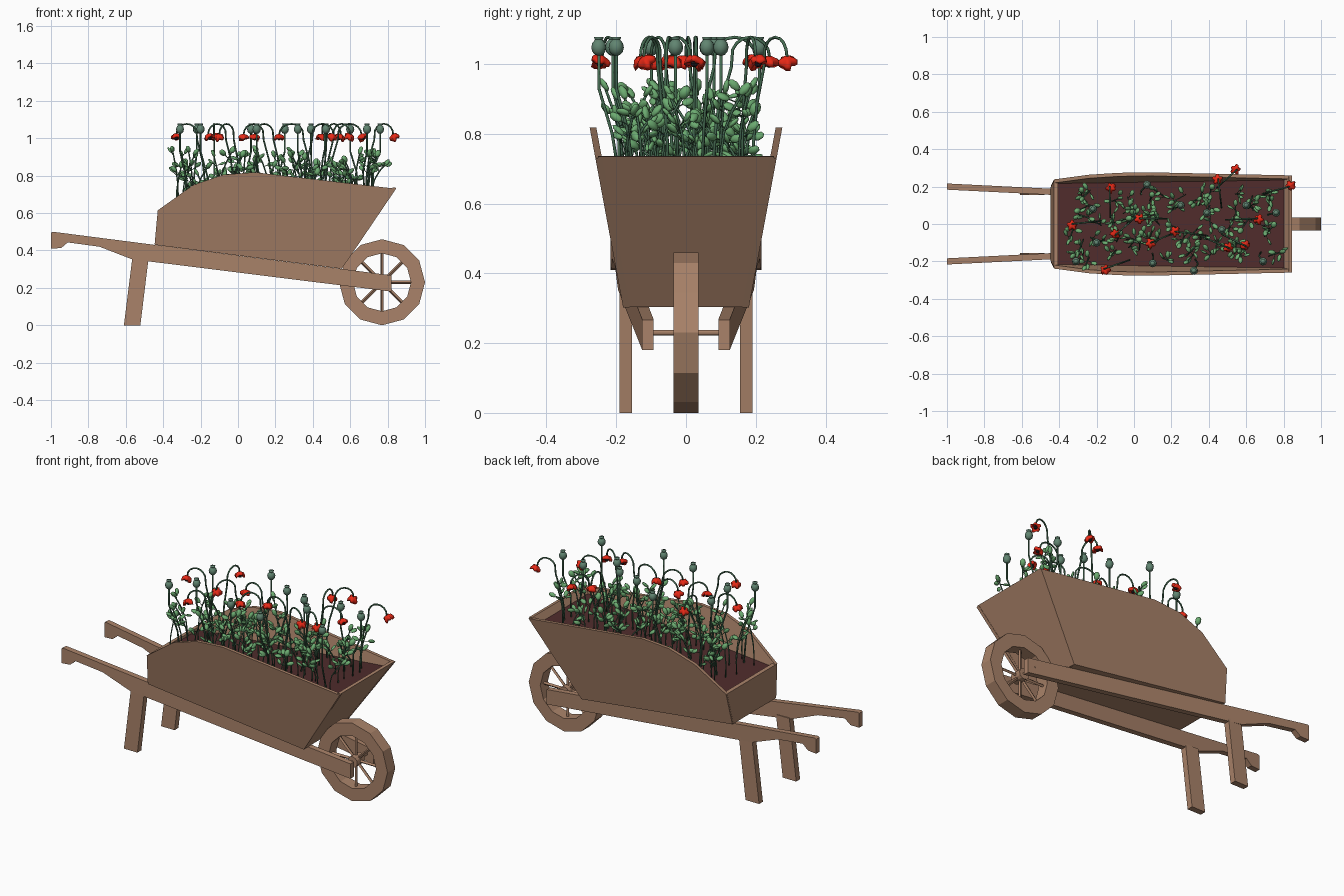
import bpy, bmesh, math, random
from mathutils import Vector, Matrix

if "Cube" in bpy.data.objects:
    bpy.data.objects.remove(bpy.data.objects["Cube"])
random.seed(7)


def mat(name, c):
    m = bpy.data.materials.new(name)
    m.diffuse_color = (*c, 1)
    m.use_nodes = True
    m.node_tree.nodes["Principled BSDF"].inputs["Base Color"].default_value = m.diffuse_color
    return m


WOOD = mat("wood brown", (0.40, 0.226, 0.142))
SOIL = mat("dark soil", (0.08, 0.025, 0.025))
STEM = mat("stem green", (0.06, 0.15, 0.085))
LEAF = mat("leaf green", (0.15, 0.41, 0.165))
POD = mat("pod grey green", (0.12, 0.235, 0.165))
RED = mat("petal red", (0.80, 0.022, 0.008))
DARK = mat("flower centre black", (0.015, 0.012, 0.015))


def finish(name, bm, m, smooth=False):
    bmesh.ops.recalc_face_normals(bm, faces=bm.faces)
    me = bpy.data.meshes.new(name)
    bm.to_mesh(me)
    bm.free()
    me.materials.append(m)
    if smooth:
        for p in me.polygons:
            p.use_smooth = True
    ob = bpy.data.objects.new(name, me)
    bpy.context.collection.objects.link(ob)
    return ob


def prism(name, a, b, m=WOOD, mirror=False):
    """Solid between two matching outlines, optionally mirrored across y."""
    bm = bmesh.new()
    for s in ((1, -1) if mirror else (1,)):
        va = [bm.verts.new((x, s * y, z)) for x, y, z in a]
        vb = [bm.verts.new((x, s * y, z)) for x, y, z in b]
        bm.faces.new(va)
        bm.faces.new(vb[::-1])
        n = len(a)
        for i in range(n):
            j = (i + 1) % n
            bm.faces.new((va[i], vb[i], vb[j], va[j]))
    return finish(name, bm, m)


def tube(bm, pts, r, n=5):
    rings = []
    for i, p in enumerate(pts):
        d = (pts[min(i + 1, len(pts) - 1)] - pts[max(i - 1, 0)]).normalized()
        u = d.cross(Vector((0.31, 0.95, 0.05))).normalized()
        v = d.cross(u)
        rings.append([bm.verts.new(p + r * (u * math.cos(k * math.tau / n) + v * math.sin(k * math.tau / n)))
                      for k in range(n)])
    for a, b in zip(rings, rings[1:]):
        for k in range(n):
            bm.faces.new((a[k], a[(k + 1) % n], b[(k + 1) % n], b[k]))
    bm.faces.new(rings[0])
    bm.faces.new(rings[-1])


# Tray: flared side boards, sloping front board, low back board, floor
def side_y(z):
    return 0.124 + 0.186 * z


T = 0.019
prof = [(-0.445, 0.43), (-0.428, 0.615), (-0.24, 0.75), (-0.08, 0.805), (0.09, 0.818), (0.845, 0.73), (0.555, 0.302)]
prism("tray_side", [(x, side_y(z), z) for x, z in prof], [(x, side_y(z) - T, z) for x, z in prof], mirror=True)


def board(name, p, inset=0.008, m=WOOD):
    prism(name, [(x, side_y(z) - inset, z) for x, z in p], [(x, inset - side_y(z), z) for x, z in p], m)


board("tray_front", [(0.555, 0.303), (0.846, 0.735), (0.828, 0.737), (0.535, 0.308)])
board("tray_back", [(-0.446, 0.431), (-0.429, 0.615), (-0.407, 0.617), (-0.424, 0.43)])
board("tray_floor", [(-0.44, 0.431), (0.548, 0.303), (0.56, 0.323), (-0.44, 0.451)])


def soil_z(x):
    return 0.60 + (x + 0.41) * 0.10 / 1.22


board("soil", [(-0.415, soil_z(-0.41)), (0.812, soil_z(0.81)), (0.79, soil_z(0.81) - 0.03), (-0.418, 0.565)], 0.015, SOIL)


# Rails with carved handles, and legs
def rail_y(x):
    return 0.2 - 0.05 * (x + 1)


rail = [(-0.99, 0.5), (0.82, 0.267), (0.82, 0.18), (-0.48, 0.342), (-0.565, 0.352), (-0.74, 0.42),
        (-0.91, 0.443), (-0.945, 0.413), (-1.0, 0.41), (-1.0, 0.495)]
prism("handle_rail", [(x, rail_y(x) + 0.0165, z) for x, z in rail],
      [(x, rail_y(x) - 0.0165, z) for x, z in rail], mirror=True)
leg = [(-0.565, 0.36), (-0.478, 0.36), (-0.522, 0), (-0.61, 0)]
prism("leg", [(x, 0.191, z) for x, z in leg], [(x, 0.155, z) for x, z in leg], mirror=True)

# Wheel: twelve sided rim, hub, eight spokes, axle
C = Vector((0.77, 0, 0.23))


def ring(r, y):
    return [(C.x + r * math.cos(k * math.pi / 6), y, C.z + r * math.sin(k * math.pi / 6)) for k in range(12)]


bm = bmesh.new()
loops = [[bm.verts.new(p) for p in ring(r, y)] for r, y in
         ((0.23, -0.036), (0.23, 0.036), (0.155, 0.036), (0.155, -0.036))]
for i in range(4):
    a, b = loops[i], loops[(i + 1) % 4]
    for k in range(12):
        bm.faces.new((a[k], a[(k + 1) % 12], b[(k + 1) % 12], b[k]))
finish("wheel_rim", bm, WOOD)
bm = bmesh.new()
for k in range(8):
    d = Vector((math.cos(k * math.pi / 4), 0, math.sin(k * math.pi / 4)))
    tube(bm, [C + d * 0.02, C + d * 0.165], 0.009, 4)
finish("wheel_spokes", bm, WOOD)
prism("wheel_hub", ring(0.032, -0.035), ring(0.032, 0.035))
prism("axle", ring(0.008, -0.128), ring(0.008, 0.128))

# Plants
stems, leaves, pods, petals, centres = (bmesh.new() for _ in range(5))


def clamp(x, y):
    return max(-0.38, min(0.77, x)), max(-0.2, min(0.2, y))


def blob(bm, p, axis, s, u=6, v=4):
    m = Matrix.Translation(p) @ axis.to_track_quat('Z', 'Y').to_matrix().to_4x4() \
        @ Matrix.Rotation(random.uniform(0, 6), 4, 'Z') @ Matrix.Diagonal((*s, 1))
    bmesh.ops.create_uvsphere(bm, u_segments=u, v_segments=v, radius=1, matrix=m)


# Drooping flowers on arched stems, each with five ragged lobes
for fx, fy in [(-0.33, 0), (-0.13, 0.2), (-0.1, -0.06), (-0.16, -0.24), (0.03, 0.03), (0.09, -0.1), (0.22, -0.04),
               (0.45, 0.24), (0.55, 0.29), (0.51, -0.13), (0.6, -0.12), (0.66, 0.03), (0.83, 0.2)]:
    r = random.uniform(0.05, 0.07)
    d = (Vector((random.uniform(-0.15, 0.5), random.uniform(-0.1, 0.1), 0)) - Vector((fx, fy, 0))).normalized()
    f = Vector((fx, fy, 1.02))
    top = f + d * 2 * r
    bx, by = clamp(top.x + d.x * 0.04, top.y + d.y * 0.04)
    base = Vector((bx, by, soil_z(bx) - 0.01))
    path = [base.lerp(Vector((top.x, top.y, 0.99)), t) + d * 0.02 * math.sin(t * math.pi) for t in (0, 0.35, 0.7, 1)]
    path += [f + d * (r + r * math.cos(a)) + Vector((0, 0, 0.057 * math.sin(a)))
             for a in (math.pi * k / 8 for k in range(1, 9))]
    tube(stems, path, 0.0048)
    tilt = Matrix.Translation(f) @ Matrix.Rotation(random.uniform(-0.5, 0.5), 4, 'X') \
        @ Matrix.Rotation(random.uniform(-0.5, 0.5), 4, 'Y') @ Matrix.Rotation(random.uniform(0, 6), 4, 'Z')
    rows = []
    for rad, z in ((0.005, 0.003), (0.019, -0.004), (0.025, -0.016), (0.024, -0.029), (0.014, -0.022), (0.004, -0.012)):
        row = []
        for k in range(15):
            w = (0.74, 1.1, 1.18)[k % 3] if rad > 0.01 else 1
            zz = z + (0.006 if k % 6 < 3 else -0.004) * (rad > 0.02)
            a = k * math.tau / 15
            row.append(petals.verts.new(tilt @ Vector((rad * w * math.cos(a), rad * w * math.sin(a), zz))))
        rows.append(row)
    for a, b in zip(rows, rows[1:]):
        for k in range(15):
            petals.faces.new((a[k], a[(k + 1) % 15], b[(k + 1) % 15], b[k]))
    petals.faces.new(rows[0])
    blob(centres, tilt @ Vector((0, 0, -0.021)), Vector((0, 0, 1)), (0.011, 0.011, 0.011))

# Upright seed pods with crowns
for px, py in [(-0.31, -0.2), (-0.22, 0.08), (-0.2, -0.1), (0.07, 0.21), (0.1, -0.21), (0.25, 0.1), (0.32, -0.25),
               (0.39, 0.06), (0.47, -0.03), (0.6, 0.1), (0.69, -0.2), (0.76, 0.06)]:
    bx, by = clamp(px + random.uniform(-0.05, 0.05), py * 0.75)
    base = Vector((bx, by, soil_z(bx) - 0.01))
    p = Vector((px, py, 1.03))
    tube(stems, [base, base.lerp(p, 0.4) + Vector((random.uniform(-0.02, 0.02), 0, 0)),
                 Vector((px, py, 0.93)), p], 0.0048)
    blob(pods, p + Vector((0, 0, 0.018)), Vector((0, 0, 1)), (0.022, 0.022, 0.025), 8, 6)
    bmesh.ops.create_cone(pods, cap_ends=True, segments=8, radius1=0.012, radius2=0.014, depth=0.008,
                          matrix=Matrix.Translation(p + Vector((0, 0, 0.044))))

# Leafy shoots spread over the whole bed
for i in range(60):
    x = -0.35 + 1.1 * (i // 5 + random.uniform(0.1, 0.9)) / 12
    y = -0.19 + 0.38 * (i % 5 + random.uniform(0.1, 0.9)) / 5
    p = Vector((x, y, soil_z(x) - 0.01))
    a = random.uniform(0, math.tau)
    lean = Vector((math.cos(a), math.sin(a), 0)) * random.uniform(0.03, 0.09)
    tip = Vector((x, y, random.choice((0.81, 0.86, 0.9, 0.93)) + random.uniform(-0.02, 0.02))) + lean
    path = [p.lerp(tip, t) - lean * 0.4 * math.sin(t * math.pi) for t in (0, 0.25, 0.5, 0.75, 1)]
    tube(stems, path, 0.004, 4)
    if i % 4 == 0:
        blob(leaves, tip, lean + Vector((0, 0, 0.1)), (0.016, 0.016, 0.022), 8, 6)
    else:
        blob(leaves, tip, lean + Vector((0, 0, 0.08)), (0.014, 0.009, 0.023))
    for k in range(4):
        t = random.uniform(0.4, 0.95)
        q = p.lerp(tip, t) - lean * 0.4 * math.sin(t * math.pi)
        b = random.uniform(0, math.tau)
        out = Vector((math.cos(b), math.sin(b), random.uniform(0.2, 1.1))).normalized()
        end = q + out * random.uniform(0.015, 0.035)
        tube(stems, [q, end], 0.0022, 3)
        blob(leaves, end + out * 0.016, out, (0.014, 0.007, 0.021))

finish("plant_stems", stems, STEM, True)
finish("plant_leaves", leaves, LEAF, True)
finish("seed_pods", pods, POD, True)
finish("flower_petals", petals, RED, True)
finish("flower_centres", centres, DARK)
